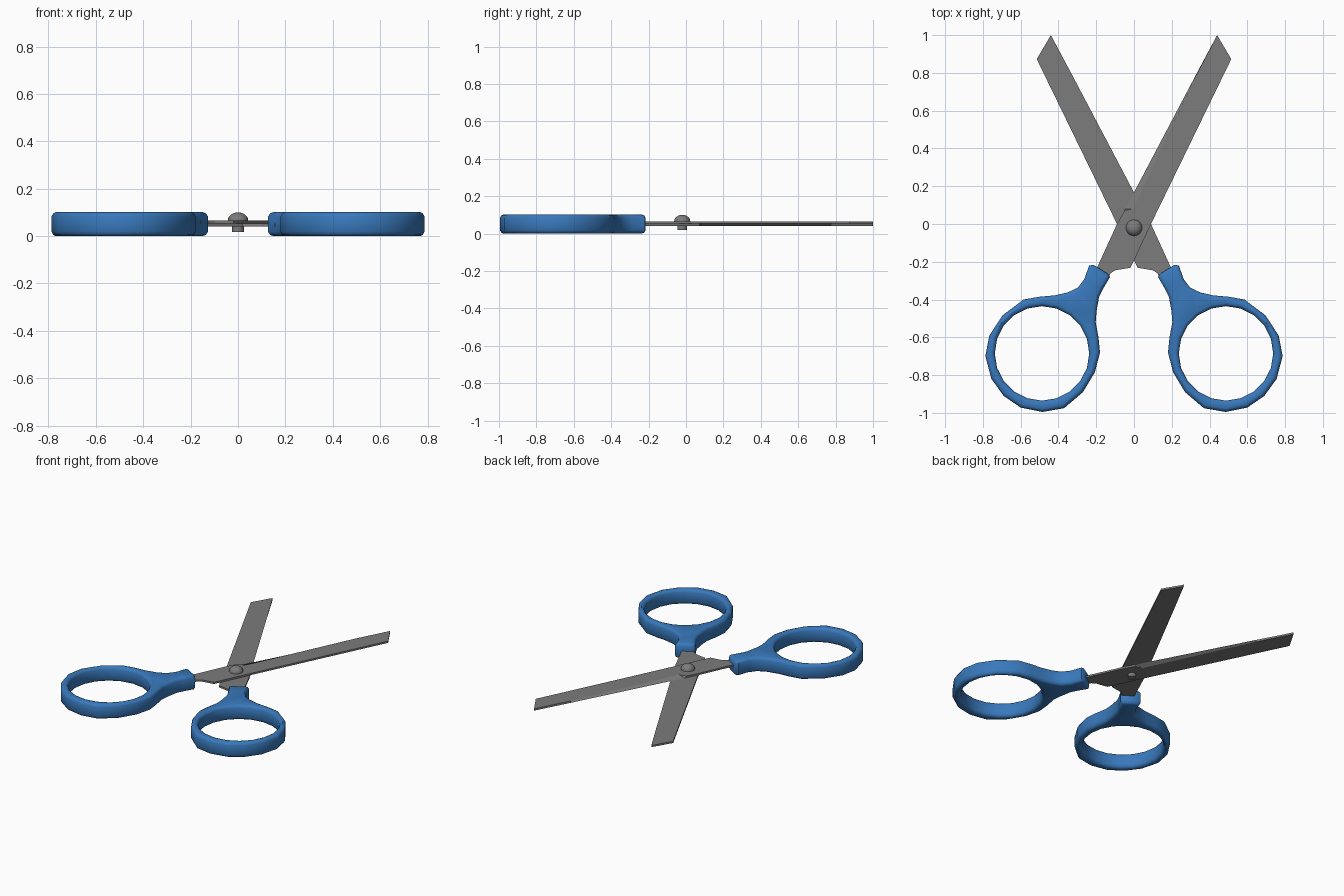
import bpy, bmesh, math
from mathutils import Vector

if "Cube" in bpy.data.objects:
    bpy.data.objects.remove(bpy.data.objects["Cube"])


def material(name, rgb):
    m = bpy.data.materials.new(name)
    m.diffuse_color = (*rgb, 1)
    m.use_nodes = True
    m.node_tree.nodes["Principled BSDF"].inputs["Base Color"].default_value = m.diffuse_color
    return m


BLUE = material("blue_plastic", (0.04, 0.19, 0.5))
STEEL = material("grey_steel", (0.2, 0.2, 0.2))


def finish(bm, name, mat, angle):
    bmesh.ops.recalc_face_normals(bm, faces=bm.faces)
    me = bpy.data.meshes.new(name)
    bm.to_mesh(me)
    bm.free()
    me.materials.append(mat)
    ob = bpy.data.objects.new(name, me)
    bpy.context.collection.objects.link(ob)
    bpy.ops.object.select_all(action='DESELECT')
    ob.select_set(True)
    bpy.context.view_layer.objects.active = ob
    bpy.ops.object.shade_smooth_by_angle(angle=math.radians(angle))


def strip(bm, a, b):
    n = len(a)
    for i in range(n):
        j = (i + 1) % n
        bm.faces.new((a[i], a[j], b[j], b[i]))


def inset(pts, d):
    """Offset a closed outline to its left with mitred corners."""
    out = []
    for i, p in enumerate(pts):
        p, a, b = Vector(p), Vector(pts[i - 1]), Vector(pts[(i + 1) % len(pts)])
        u, v = (p - a).normalized(), (b - p).normalized()
        n = Vector((-u.y - v.y, u.x + v.x)).normalized()
        out.append(p + n * d / max(0.6, n.dot(Vector((-u.y, u.x)))))
    return out


# Handles: finger ring flowing into a neck, with rounded rims
OUTLINE = [(-0.127, -0.28), (-0.14, -0.262), (-0.215, -0.216), (-0.238, -0.22),
           (-0.262, -0.29), (-0.297, -0.337), (-0.35, -0.362), (-0.42, -0.378),
           (-0.50, -0.385), (-0.585, -0.40), (-0.695, -0.483), (-0.766, -0.59),
           (-0.787, -0.70), (-0.755, -0.82), (-0.69, -0.91), (-0.60, -0.972),
           (-0.485, -0.995), (-0.37, -0.975), (-0.27, -0.89), (-0.207, -0.785),
           (-0.18, -0.68), (-0.188, -0.60), (-0.203, -0.52), (-0.198, -0.46),
           (-0.185, -0.385), (-0.165, -0.345)]
HOLE = [(-0.487 + 0.25 * math.cos(t), -0.685 - 0.25 * math.sin(t))
        for t in (i * math.tau / 20 for i in range(20))]
RIM = [(0.018, 0), (0.007, 0.005), (0, 0.018), (0, 0.083), (0.007, 0.096), (0.018, 0.101)]


def handle(name, side):
    bm = bmesh.new()
    caps = [[], []]
    for pts in (OUTLINE, HOLE):
        rows = [[bm.verts.new((side * p.x, p.y, z)) for p in inset(pts, d)] for d, z in RIM]
        for a, b in zip(rows, rows[1:]):
            strip(bm, a, b)
        for cap, row in zip(caps, (rows[0], rows[-1])):
            cap += [bm.edges.get((row[i - 1], row[i])) for i in range(len(row))]
    for cap in caps:
        bmesh.ops.triangle_fill(bm, edges=cap, use_beauty=True)
    finish(bm, name, BLUE, 45)


handle("left_handle", 1)
handle("right_handle", -1)

# Blades: flat inner face, ground bevel along the cutting edge on the outer face
BLADE = [(0.515, 0.873), (0.44, 1.0), (0.32, 0.775), (-0.046, 0.08), (-0.05, 0.072),
         (-0.09, 0.0), (-0.2, -0.24), (-0.225, -0.3), (-0.155, -0.33), (-0.125, -0.262),
         (-0.1, -0.245), (-0.02, -0.232), (0.002, -0.19), (0.09, 0.0)]


def blade(name, side):
    bm = bmesh.new()
    mid = 0.053
    inner = [bm.verts.new((side * x, y, mid)) for x, y in BLADE]
    outer = [bm.verts.new((side * (x + (0.042 if i == 3 else 0.003 if i == 2 else 0)), y,
                           mid + side * 0.012)) for i, (x, y) in enumerate(BLADE)]
    strip(bm, inner, outer)
    bm.faces.new(inner)
    bm.faces.new(outer)
    finish(bm, name, STEEL, 10)


blade("upper_blade", 1)
blade("lower_blade", -1)

# Pivot rivet: domed head with a pin below
bm = bmesh.new()
profile = [(0.025, 0.018), (0.025, 0.06), (0.043, 0.06)]
profile += [(0.043 * math.cos(t), 0.066 + 0.034 * math.sin(t))
            for t in (i * math.pi / 12 for i in range(6))]
rows = [[bm.verts.new((r * math.cos(a), -0.02 + r * math.sin(a), z))
         for a in (k * math.tau / 20 for k in range(20))] for r, z in profile]
for a, b in zip(rows, rows[1:]):
    strip(bm, a, b)
bm.faces.new(rows[0])
bm.faces.new(rows[-1])
finish(bm, "pivot_rivet", STEEL, 40)
